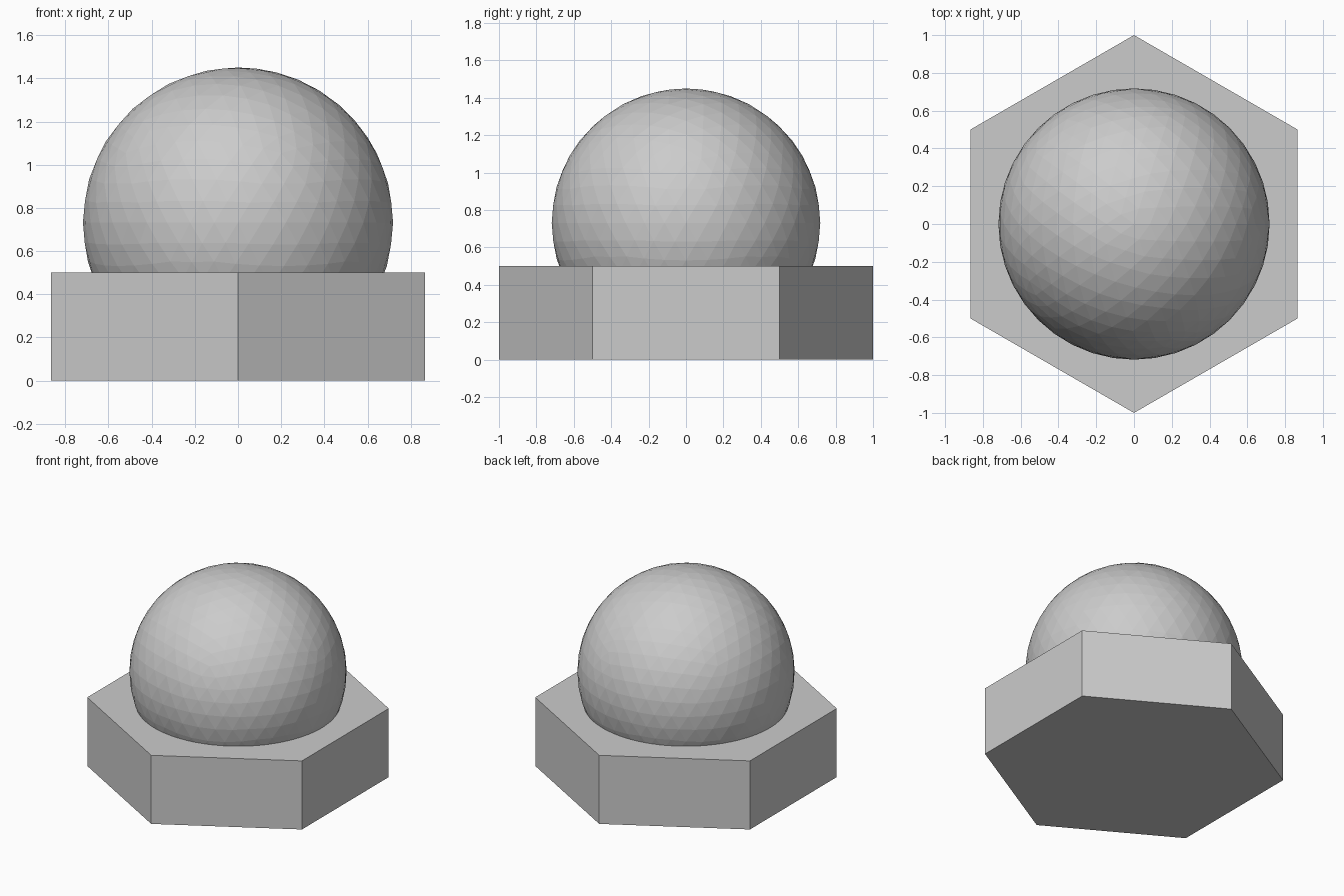
import bpy

if "Cube" in bpy.data.objects:
    bpy.data.objects.remove(bpy.data.objects["Cube"])

# Hexagonal base with corners pointing to front and back
bpy.ops.mesh.primitive_cylinder_add(vertices=6, radius=1.0, depth=0.5, location=(0, 0, 0.25))
bpy.context.object.name = "hex_base"

# Faceted ball sunk into the base
bpy.ops.mesh.primitive_ico_sphere_add(subdivisions=4, radius=0.718, location=(0, 0, 0.732))
bpy.context.object.name = "ball"
